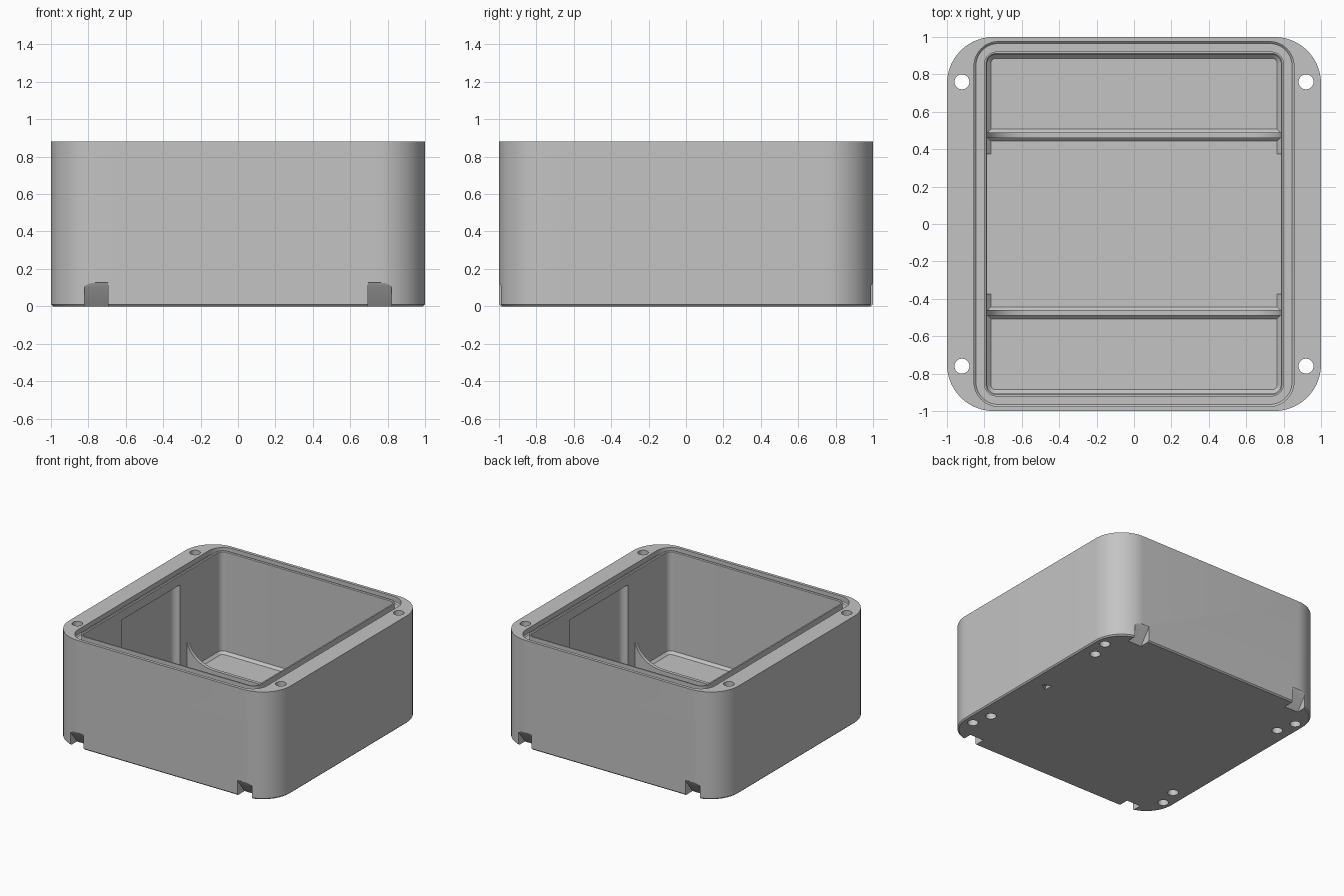
import bpy
import bmesh
from math import sin, cos, pi

cube = bpy.data.objects.get("Cube")
if cube:
    bpy.data.objects.remove(cube, do_unlink=True)

grey = bpy.data.materials.new("grey plastic")
grey.use_nodes = True
colour = (0.55, 0.55, 0.55, 1)
grey.diffuse_color = colour
grey.node_tree.nodes["Principled BSDF"].inputs["Base Color"].default_value = colour

HEIGHT = 0.88
FLOOR = 0.045


def loft(name, rings):
    """Closed solid through rings of equal point count."""
    bm = bmesh.new()
    loops = [[bm.verts.new(p) for p in ring] for ring in rings]
    n = len(loops[0])
    for a, b in zip(loops, loops[1:]):
        for i in range(n):
            j = (i + 1) % n
            bm.faces.new((a[i], a[j], b[j], b[i]))
    bm.faces.new(loops[0][::-1])
    bm.faces.new(loops[-1])
    bmesh.ops.recalc_face_normals(bm, faces=bm.faces)
    mesh = bpy.data.meshes.new(name)
    bm.to_mesh(mesh)
    bm.free()
    obj = bpy.data.objects.new(name, mesh)
    bpy.context.collection.objects.link(obj)
    return obj


def rounded_block(name, hx, hy, r, layers, steps=14):
    """Rounded rectangle stacked through (z, inset) layers."""
    rings = []
    for z, inset in layers:
        rad = max(r - inset, 0.005)
        ring = []
        for k, (sx, sy) in enumerate(((1, 1), (-1, 1), (-1, -1), (1, -1))):
            cx, cy = sx * (hx - inset - rad), sy * (hy - inset - rad)
            for i in range(steps + 1):
                a = pi / 2 * (k + i / steps)
                ring.append((cx + rad * cos(a), cy + rad * sin(a), z))
        rings.append(ring)
    return loft(name, rings)


def cylinder(x, y, r, z0, z1):
    circle = [(x + r * cos(i * pi / 16), y + r * sin(i * pi / 16)) for i in range(32)]
    return loft("hole_cutter", [[(*p, z) for p in circle] for z in (z0, z1)])


def cut(obj, cutter):
    """Subtract the cutter for good and remove it."""
    mod = obj.modifiers.new("cut", "BOOLEAN")
    mod.operation = "DIFFERENCE"
    mod.solver = "EXACT"
    mod.object = cutter
    graph = bpy.context.evaluated_depsgraph_get()
    mesh = bpy.data.meshes.new_from_object(obj.evaluated_get(graph))
    obj.modifiers.clear()
    obj.data = mesh
    bpy.data.objects.remove(cutter, do_unlink=True)


def finish(obj):
    obj.data.materials.clear()
    obj.data.materials.append(grey)
    for face in obj.data.polygons:
        face.material_index = 0
    bpy.ops.object.select_all(action="DESELECT")
    obj.select_set(True)
    bpy.context.view_layer.objects.active = obj
    bpy.ops.object.shade_smooth_by_angle(angle=pi / 7)


# Outer shell with a small chamfer round the base
body = rounded_block("enclosure_body", 1, 1, 0.25,
                     [(0, 0.01), (0.01, 0), (HEIGHT, 0)], 18)

# Main cavity, chamfered at the floor and at the lip
cut(body, rounded_block("cavity_cutter", 0.785, 0.905, 0.045,
                        [(FLOOR, 0.02), (FLOOR + 0.02, 0), (HEIGHT - 0.006, 0),
                         (HEIGHT + 0.006, -0.012)]))

# Gasket groove round the rim
groove = rounded_block("groove_cutter", 0.855, 0.975, 0.13,
                       [(HEIGHT - 0.05, 0.01), (HEIGHT - 0.04, 0), (HEIGHT + 0.05, 0)])
cut(groove, rounded_block("groove_core", 0.803, 0.922, 0.07,
                          [(HEIGHT - 0.1, 0), (HEIGHT + 0.1, 0)]))
cut(body, groove)

# Recessed pockets in both side walls
cut(body, rounded_block("pocket_cutter", 0.84, 0.375, 0.05,
                        [(FLOOR + 0.0005, 0), (0.8, 0)]))

# Corner screw holes and blind base holes
for sx in (1, -1):
    for sy in (1, -1):
        cut(body, cylinder(sx * 0.92, sy * 0.76, 0.04, -0.1, 1))
        cut(body, cylinder(sx * 0.88, sy * 0.6, 0.04, -0.1, 0.3))

# Sloping pry notches at the foot of the front and back
notch = [(1.02, 0.14), (0.998, 0.125), (0.988, 0.105), (0.9, -0.01), (1.02, -0.01)]
for sx in (1, -1):
    for sy in (1, -1):
        cut(body, loft("notch_cutter", [[(sx * x, sy * y, z) for y, z in notch]
                                        for x in (0.695, 0.82)]))

# Small triangular direction mark under the base
arrow = [(0.89, 0), (0.825, 0.038), (0.825, -0.038)]
cut(body, loft("mark_cutter", [[(*p, z) for p in arrow] for z in (-0.02, 0.025)]))
finish(body)

# Low cross ribs that sweep up to the side walls
sweep = [(0.54 + 0.246 * cos(i * pi / 24), 0.33 - 0.2 * sin(i * pi / 24)) for i in range(13)]
outline = [(0.79, 0.03), (0.79, 0.33)] + sweep
outline += [(-x, z) for x, z in reversed(outline)]
foot = [(-0.032, FLOOR - 0.01), (-0.032, FLOOR), (-0.014, FLOOR + 0.018),
        (0.014, FLOOR + 0.018), (0.032, FLOOR), (0.032, FLOOR - 0.01)]
for side, label in ((-1, "front"), (1, "back")):
    mid = side * 0.475
    finish(loft(label + "_rib", [[(x, y, z) for x, z in outline]
                                 for y in (mid - 0.014, mid + 0.014)]))
    finish(loft(label + "_rib_foot", [[(x, mid + y, z) for y, z in foot]
                                      for x in (-0.785, 0.785)]))
